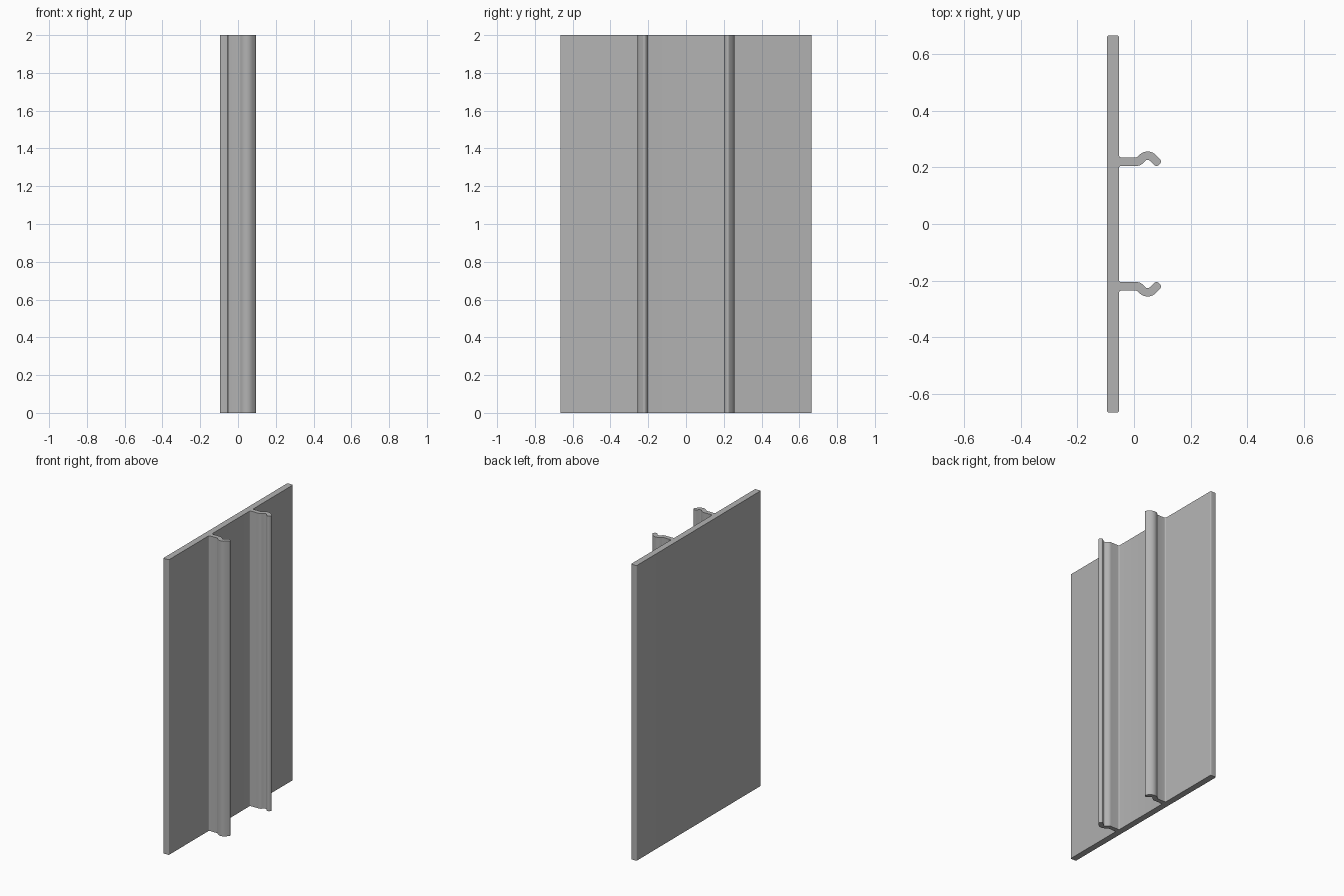
import bpy
import bmesh
import math
from mathutils import Vector

cube = bpy.data.objects.get("Cube")
if cube:
    bpy.data.objects.remove(cube, do_unlink=True)

HEIGHT = 2.0

# One flat grey for the whole extrusion
grey = bpy.data.materials.new("plain_grey")
grey.use_nodes = True
colour = (0.45, 0.45, 0.45, 1)
grey.diffuse_color = colour
grey.node_tree.nodes["Principled BSDF"].inputs["Base Color"].default_value = colour


def fillet(before, corner, after, radius, steps=6):
    """Points of an arc that rounds a corner."""
    a = (before - corner).normalized()
    b = (after - corner).normalized()
    half = a.angle(b) / 2
    centre = corner + (a + b).normalized() * (radius / math.sin(half))
    start = corner + a * (radius / math.tan(half)) - centre
    end = corner + b * (radius / math.tan(half)) - centre
    sweep = math.atan2(start.x * end.y - start.y * end.x, start.dot(end))
    points = []
    for i in range(steps + 1):
        t = sweep * i / steps
        points.append(centre + Vector((start.x * math.cos(t) - start.y * math.sin(t),
                                       start.x * math.sin(t) + start.y * math.cos(t))))
    return points


# Half of the cross-section: x, y, corner radius
half_profile = [
    (-0.053, 0.205, 0.008),   # root of the clip arm, inner side
    (0.022, 0.205, 0.03),     # bend into the hook
    (0.048, 0.231, 0.011),    # underside of the hump
    (0.079, 0.200, 0.012),    # rounded tip
    (0.100, 0.221, 0.012),
    (0.048, 0.273, 0.041),    # top of the hump
    (0.010, 0.235, 0.01),     # bend back to the arm
    (-0.053, 0.235, 0.008),   # root, outer side
    (-0.053, 0.665, 0.006),   # plate edge
    (-0.095, 0.665, 0.006),
]
corners = half_profile + [(x, -y, r) for x, y, r in reversed(half_profile)]

outline = []
for i, (x, y, r) in enumerate(corners):
    before = Vector(corners[i - 1][:2])
    after = Vector(corners[(i + 1) % len(corners)][:2])
    outline += fillet(before, Vector((x, y)), after, r)

# Extrude the profile upward
bm = bmesh.new()
base = bm.faces.new([bm.verts.new((p.x, p.y, 0)) for p in outline])
result = bmesh.ops.extrude_face_region(bm, geom=[base], use_keep_orig=True)
top = [v for v in result["geom"] if isinstance(v, bmesh.types.BMVert)]
bmesh.ops.translate(bm, vec=(0, 0, HEIGHT), verts=top)
bmesh.ops.recalc_face_normals(bm, faces=bm.faces)
mesh = bpy.data.meshes.new("panel_with_clips")
bm.to_mesh(mesh)
bm.free()

panel = bpy.data.objects.new("panel_with_clips", mesh)
bpy.context.collection.objects.link(panel)
mesh.materials.append(grey)

# Smooth the rounded corners, keep the cut ends sharp
bpy.ops.object.select_all(action="DESELECT")
panel.select_set(True)
bpy.context.view_layer.objects.active = panel
bpy.ops.object.shade_smooth_by_angle(angle=math.radians(30))
